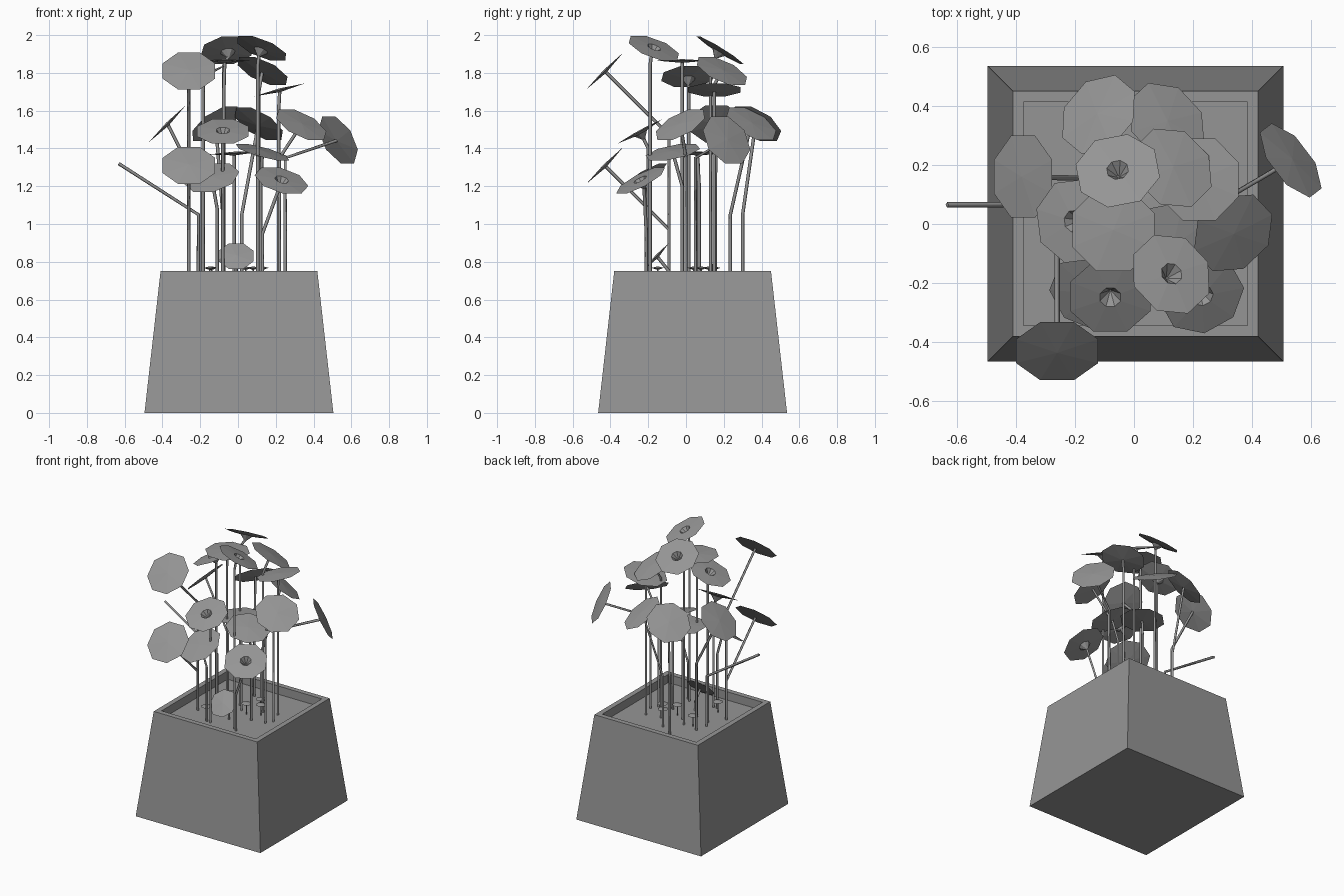
import bpy, bmesh, math
from mathutils import Vector

if "Cube" in bpy.data.objects:
    bpy.data.objects.remove(bpy.data.objects["Cube"])

SOIL_Z = 0.69
GREY = bpy.data.materials.new("dark_grey")
GREY.diffuse_color = (0.3, 0.3, 0.3, 1)
GREY.use_nodes = True
GREY.node_tree.nodes["Principled BSDF"].inputs["Base Color"].default_value = GREY.diffuse_color


def finish(bm, name):
    bmesh.ops.recalc_face_normals(bm, faces=bm.faces)
    me = bpy.data.meshes.new(name)
    bm.to_mesh(me)
    bm.free()
    me.materials.append(GREY)
    ob = bpy.data.objects.new(name, me)
    bpy.context.collection.objects.link(ob)
    return ob


def square(bm, half, z, cx=0.005, cy=0.035):
    return [bm.verts.new((cx + sx * half, cy + sy * half, z))
            for sx, sy in ((-1, -1), (1, -1), (1, 1), (-1, 1))]


def bridge(bm, a, b):
    n = len(a)
    for i in range(n):
        bm.faces.new((a[i], a[(i + 1) % n], b[(i + 1) % n], b[i]))


def build_planter():
    # tapered box, flat rim, recessed soil
    bm = bmesh.new()
    rings = [square(bm, h, z) for h, z in
             ((0.5, 0), (0.415, 0.75), (0.378, 0.75), (0.378, SOIL_Z))]
    for a, b in zip(rings, rings[1:]):
        bridge(bm, a, b)
    bm.faces.new(rings[0])
    bm.faces.new(rings[-1])
    finish(bm, "planter")


def build_stem(name, points, radius=0.009):
    cu = bpy.data.curves.new(name, 'CURVE')
    cu.dimensions = '3D'
    cu.bevel_depth = radius
    cu.bevel_resolution = 0
    cu.use_fill_caps = True
    cu.materials.append(GREY)
    sp = cu.splines.new('POLY')
    sp.points.add(len(points) - 1)
    for p, co in zip(sp.points, points):
        p.co = (*co, 1)
    bpy.context.collection.objects.link(bpy.data.objects.new(name, cu))


def build_head(name, pos, normal, radius=0.15, hollow=False):
    # eight-sided shallow dish; flowers have a funnel in the middle
    bm = bmesh.new()

    def ring(r, z):
        return [bm.verts.new((r * math.cos(a), r * math.sin(a), z))
                for a in (math.pi / 8 + i * math.pi / 4 for i in range(8))]

    def fan(loop, z):
        c = bm.verts.new((0, 0, z))
        for i in range(8):
            bm.faces.new((loop[i], loop[(i + 1) % 8], c))

    rim = ring(radius, 0.0)
    if hollow:
        lip, neck = ring(0.038, 0.006), ring(0.04, -0.012)
        bridge(bm, rim, lip)
        fan(lip, -0.045)
        bridge(bm, rim, neck)
        fan(neck, -0.055)
    else:
        fan(rim, 0.008)
        fan(rim, -0.012)
    ob = finish(bm, name)
    ob.location = pos
    ob.rotation_euler = Vector(normal).to_track_quat('Z', 'Y').to_euler()


def plant(kind, i, pos, normal, bend, radius=0.15):
    n = Vector(normal).normalized()
    hollow = kind == "flower"
    build_head(f"{kind}_{i}", pos, n, radius, hollow)
    end = Vector(pos) - n * (0.04 if hollow else 0.004)
    build_stem(f"{kind}_stem_{i}", [(bend[0], bend[1], SOIL_Z - 0.01), bend, end])


build_planter()

# leaves: head centre, facing direction, stem bend
leaves = [
    ((-0.26, -0.43, 1.81), (0, -0.7, 0.7), (-0.26, -0.09, 1.47)),
    ((-0.26, -0.43, 1.31), (0, -0.7, 0.7), (-0.26, -0.09, 0.97)),
    ((-0.375, 0.16, 1.53), (-0.7, 0, 0.7), (-0.19, 0.155, 1.17)),
    ((-0.12, 0.37, 1.53), (-0.5, 0.42, 0.75), (-0.08, 0.30, 1.05)),
    ((0.11, 0.345, 1.53), (0.45, 0.42, 0.78), (0.02, 0.235, 1.05)),
    ((0.53, 0.215, 1.445), (0.72, 0.55, 0.45), (0.25, 0.05, 1.35)),
    ((0.335, -0.03, 1.525), (0.4, -0.42, 0.81), (0.22, 0.0, 1.35)),
    ((-0.14, -0.23, 1.245), (-0.2, -0.5, 0.83), (-0.11, -0.20, 1.08)),
    ((0.13, 0.19, 1.81), (0.38, 0.38, 0.84), (0.11, 0.13, 1.7)),
    ((0.22, 0.15, 1.71), (-0.25, 0, 0.97), (0.215, 0.15, 1.6)),
    ((-0.07, -0.02, 1.865), (0, 0, 1), (-0.075, -0.02, 1.7)),
    ((0.13, -0.07, 1.38), (0.25, -0.18, 0.95), (0.12, -0.02, 1.2)),
    ((-0.02, 0.06, 1.375), (-0.05, 0, 1), (-0.02, 0.07, 1.2)),
]
for i, (pos, nrm, bend) in enumerate(leaves, 1):
    plant("leaf", i, pos, nrm, bend)
plant("small_leaf", 1, (-0.01, -0.155, 0.83), (0, -0.73, 0.68), (-0.01, -0.09, 0.75), 0.1)

# flowers with an open centre
flowers = [
    ((-0.08, -0.245, 1.49), (0, -0.48, 0.88), (-0.08, -0.20, 1.4)),
    ((0.23, -0.24, 1.23), (0.25, -0.45, 0.87), (0.13, -0.21, 0.95)),
    ((0.125, -0.17, 1.93), (0.35, 0.33, 0.88), (0.105, -0.19, 1.84)),
    ((-0.055, 0.18, 1.92), (-0.1, 0.52, 0.85), (-0.075, 0.13, 1.84)),
    ((-0.2, 0.01, 1.78), (-0.4, -0.05, 0.9), (-0.185, 0.015, 1.7)),
]
for i, (pos, nrm, bend) in enumerate(flowers, 1):
    plant("flower", i, pos, nrm, bend, 0.147)

# bare bent stalk
build_stem("bare_stalk", [(-0.21, 0.065, SOIL_Z - 0.01), (-0.21, 0.065, 1.05),
                          (-0.632, 0.065, 1.32)])

# tiny sprouts close to the soil
for i, (x, y) in enumerate(((-0.15, -0.15), (-0.14, 0.12), (0.04, 0.04),
                            (0.13, 0.08), (0.08, 0.15)), 1):
    build_head(f"sprout_{i}", (x, y, 0.768), (0, 0, 1), 0.035)
    build_stem(f"sprout_stem_{i}", [(x, y, SOIL_Z - 0.01), (x, y, 0.762)], 0.004)
